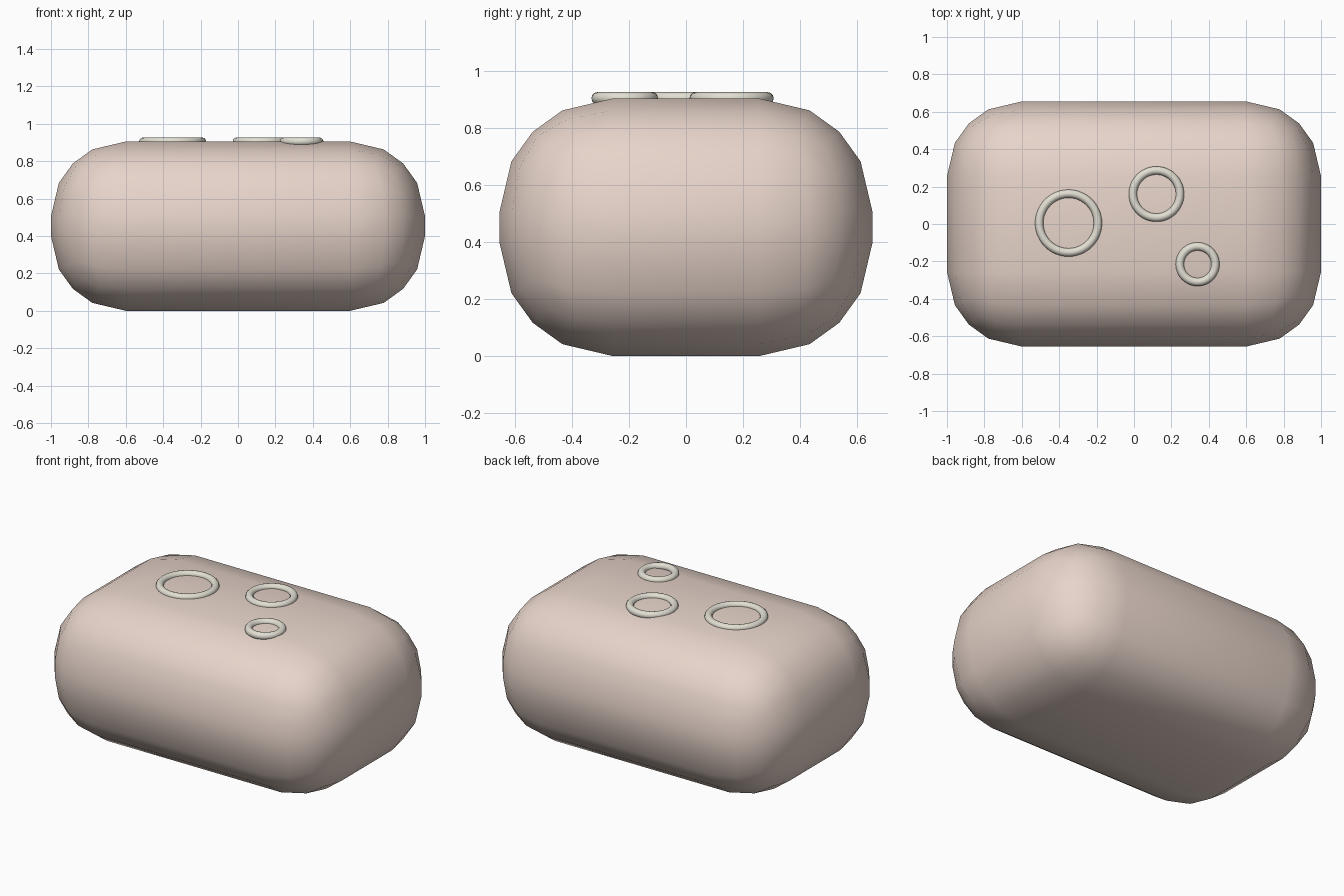
import bpy, bmesh
from mathutils import Vector

if "Cube" in bpy.data.objects:
    bpy.data.objects.remove(bpy.data.objects["Cube"])


def material(name, rgb):
    m = bpy.data.materials.new(name)
    m.diffuse_color = (*rgb, 1)
    m.use_nodes = True
    m.node_tree.nodes["Principled BSDF"].inputs["Base Color"].default_value = m.diffuse_color
    return m


skin = material("soft_pink", (0.80, 0.66, 0.59))
cream = material("cream", (0.76, 0.74, 0.65))

# Body: gridded cube, spherified at radius r and pushed out around an inner box
R = 0.4
INNER = Vector((0.6, 0.255, 0.0525))
LEVEL = {1: 0.0, 3: 0.5, 5: 1.0}   # grid step -> position on unit corner

bm = bmesh.new()
bmesh.ops.create_cube(bm, size=2)
bmesh.ops.subdivide_edges(bm, edges=bm.edges[:], cuts=4, use_grid_fill=True)
for v in bm.verts:
    sign = [1 if c > 0 else -1 for c in v.co]
    d = Vector([s * LEVEL[round(abs(c) * 5)] for s, c in zip(sign, v.co)])
    v.co = d.normalized() * R + Vector([s * i for s, i in zip(sign, INNER)])
    v.co.z += INNER.z + R
for f in bm.faces:
    f.smooth = True
mesh = bpy.data.meshes.new("body")
bm.to_mesh(mesh)
bm.free()
body = bpy.data.objects.new("body", mesh)
body.data.materials.append(skin)
bpy.context.collection.objects.link(body)

# Raised rings half sunk into the top face
for name, x, y, major in (("large_ring", -0.35, 0.005, 0.157),
                          ("medium_ring", 0.12, 0.16, 0.126),
                          ("small_ring", 0.34, -0.215, 0.095)):
    bpy.ops.mesh.primitive_torus_add(location=(x, y, 0.905), major_radius=major,
                                     minor_radius=0.022, major_segments=48,
                                     minor_segments=12)
    ring = bpy.context.object
    ring.name = name
    ring.data.materials.append(cream)
    bpy.ops.object.shade_smooth()
